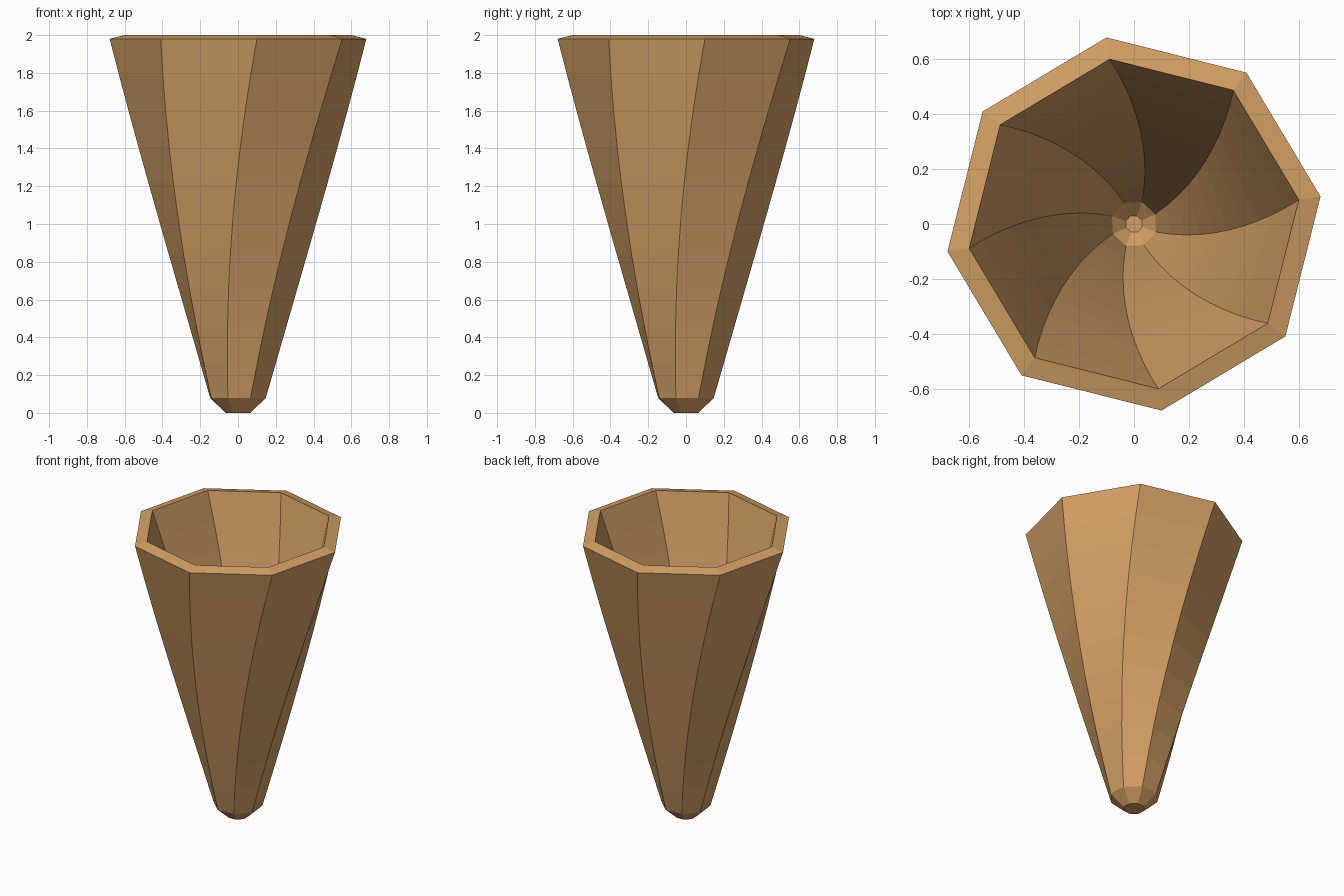
import bpy, bmesh
from math import cos, sin, radians

if "Cube" in bpy.data.objects:
    bpy.data.objects.remove(bpy.data.objects["Cube"])

SIDES, STEPS = 8, 10
TOP_ANGLE, TWIST = 8.4, 28.4


def wall(r0, z0, r1, z1):
    """Rings (radius, height, angle) along one twisted tapering wall, bottom to top."""
    rings = []
    for i in range(STEPS + 1):
        t = i / STEPS
        angle = TOP_ANGLE - TWIST * (1 - t ** 0.8)
        rings.append((r0 + (r1 - r0) * t, z0 + (z1 - z0) * t, angle))
    return rings


base = TOP_ANGLE - TWIST
# Foot, outer wall, rim, inner wall and inner floor as one chain of octagons
chain = [(0.07, 0.0, base)]
chain += wall(0.157, 0.08, 0.687, 1.98)
chain += reversed(wall(0.085, 0.122, 0.607, 2.0))
chain += [(0.032, 0.075, base)]

bm = bmesh.new()
loops = []
for r, z, a in chain:
    angles = [radians(a + 360 * k / SIDES) for k in range(SIDES)]
    loops.append([bm.verts.new((r * cos(b), r * sin(b), z)) for b in angles])

for low, high in zip(loops, loops[1:]):
    for k in range(SIDES):
        n = (k + 1) % SIDES
        bm.faces.new((low[k], low[n], high[n], high[k]))

# Close the foot and the inner floor
bm.faces.new(loops[0][::-1])
bm.faces.new(loops[-1])
bmesh.ops.recalc_face_normals(bm, faces=bm.faces)

mesh = bpy.data.meshes.new("twisted_cup")
bm.to_mesh(mesh)
bm.free()
cup = bpy.data.objects.new("twisted_cup", mesh)
bpy.context.collection.objects.link(cup)

# Light brown colour
mat = bpy.data.materials.new("light_brown")
mat.diffuse_color = (0.65, 0.35, 0.13, 1)
mat.use_nodes = True
mat.node_tree.nodes["Principled BSDF"].inputs["Base Color"].default_value = mat.diffuse_color
mesh.materials.append(mat)
